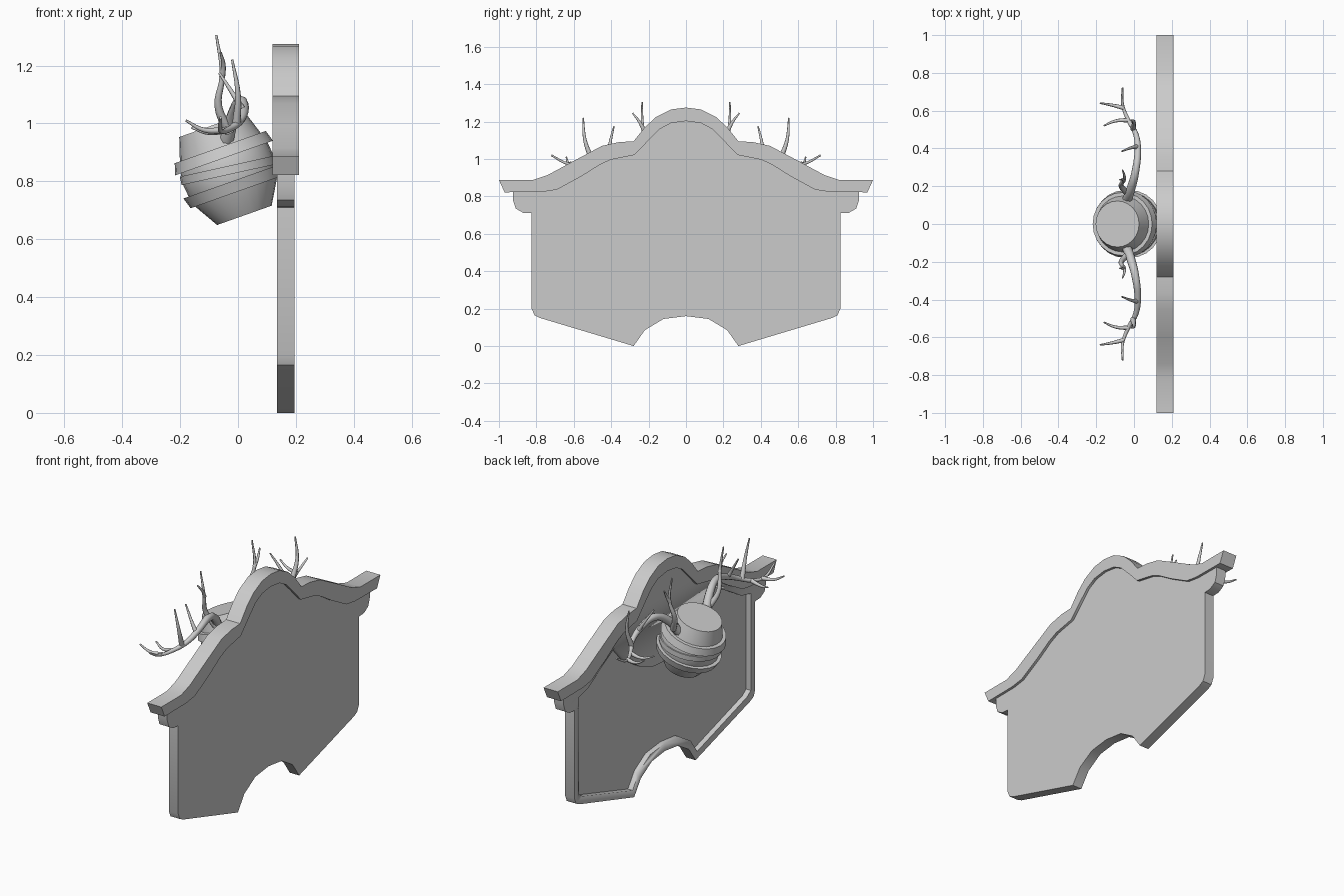
import bpy, bmesh, math
from mathutils import Matrix

if "Cube" in bpy.data.objects:
    bpy.data.objects.remove(bpy.data.objects["Cube"], do_unlink=True)

# One plain stone grey for everything
grey = bpy.data.materials.new("plain_grey")
grey.use_nodes = True
colour = (0.6, 0.6, 0.6, 1)
grey.diffuse_color = colour
grey.node_tree.nodes["Principled BSDF"].inputs["Base Color"].default_value = colour


def add_mesh(name, mesh, smooth_angle=35):
    """Link a mesh as an object with the grey material and sharp-edged smoothing."""
    mesh.materials.clear()
    mesh.materials.append(grey)
    for face in mesh.polygons:
        face.use_smooth = True
    mesh.set_sharp_from_angle(angle=math.radians(smooth_angle))
    obj = bpy.data.objects.new(name, mesh)
    bpy.context.collection.objects.link(obj)
    return obj


def finish(name, bm):
    bmesh.ops.recalc_face_normals(bm, faces=bm.faces)
    mesh = bpy.data.meshes.new(name)
    bm.to_mesh(mesh)
    bm.free()
    return add_mesh(name, mesh)


def plate(name, half, x_front, x_back):
    """Extrude a (y, z) half outline, mirrored over y = 0, along x."""
    mirrored = [(-y, z) for y, z in reversed(half) if y > 0]
    bm = bmesh.new()
    face = bm.faces.new([bm.verts.new((x_front, y, z)) for y, z in half + mirrored])
    extruded = bmesh.ops.extrude_face_region(bm, geom=[face])["geom"]
    moved = [v for v in extruded if isinstance(v, bmesh.types.BMVert)]
    bmesh.ops.translate(bm, verts=moved, vec=(x_back - x_front, 0, 0))
    return finish(name, bm)


def lathe(name, profile, matrix, closed=False):
    """Spin a (radius, height) profile around z and place it."""
    bm = bmesh.new()
    verts = [bm.verts.new((r, 0, h)) for r, h in profile]
    pairs = list(zip(verts, verts[1:]))
    if closed:
        pairs.append((verts[-1], verts[0]))
    edges = [bm.edges.new(pair) for pair in pairs]
    bmesh.ops.spin(bm, geom=verts + edges, cent=(0, 0, 0), axis=(0, 0, 1),
                   angle=math.tau, steps=24, use_duplicate=False)
    bmesh.ops.remove_doubles(bm, verts=bm.verts, dist=0.0005)
    bm.transform(matrix)
    return finish(name, bm)


def antler(name, side, branches):
    """Tapered tubes, one spline per branch: start radius, end radius, path."""
    curve = bpy.data.curves.new(name, "CURVE")
    curve.dimensions = "3D"
    curve.bevel_depth = 1
    curve.bevel_resolution = 2
    curve.resolution_u = 5
    curve.use_fill_caps = True
    for start, end, path in branches:
        spline = curve.splines.new("BEZIER")
        spline.bezier_points.add(len(path) - 1)
        for i, (point, (x, y, z)) in enumerate(zip(spline.bezier_points, path)):
            point.co = (x, y * side, z)
            point.radius = start + (end - start) * i / (len(path) - 1)
            point.handle_left_type = point.handle_right_type = "AUTO"
    temp = bpy.data.objects.new(name + "_path", curve)
    bpy.context.collection.objects.link(temp)
    graph = bpy.context.evaluated_depsgraph_get()
    mesh = bpy.data.meshes.new_from_object(temp.evaluated_get(graph))
    bpy.data.objects.remove(temp, do_unlink=True)
    return add_mesh(name, mesh, 60)


# Sign board with small brackets under the crown and an arched foot
arch = [(.28, 0), (.22, .085), (.12, .145), (0, .16)]
board = plate("sign_board", [
    (0, 1.24), (.15, 1.19), (.28, 1.06), (.42, 1.03), (.58, .94), (.7, .87),
    (.8, .85), (.925, .85), (.925, .78), (.91, .735), (.87, .712), (.825, .71),
    (.825, .2), (.81, .165), (.78, .15)] + arch, .135, .195)

# Sunken panel on the barrel side, cut out of the board
cutter = plate("panel_cutter", [
    (0, .68), (.12, .69), (.22, .73), (.36, .82), (.46, .93), (.6, .85),
    (.7, .79), (.785, .77), (.785, .21), (.75, .185)]
    + [(y + .015 if y else 0, z + .045) for y, z in arch], .1, .165)
cut = board.modifiers.new("sunken_panel", "BOOLEAN")
cut.operation = "DIFFERENCE"
cut.solver = "EXACT"
cut.object = cutter
result = bpy.data.meshes.new_from_object(
    board.evaluated_get(bpy.context.evaluated_depsgraph_get()))
board.modifiers.clear()
board.data = result
bpy.data.objects.remove(cutter, do_unlink=True)

# Curved crown moulding
plate("crown_moulding", [
    (0, 1.275), (.08, 1.265), (.16, 1.225), (.22, 1.17), (.28, 1.095),
    (.36, 1.09), (.45, 1.07), (.6, .99), (.74, .914), (.82, .888), (1, .888),
    (.97, .822), (.77, .824), (.69, .836), (.555, .91), (.46, .97), (.4, .997),
    (.275, 1.022), (.2, 1.1), (.14, 1.16), (.08, 1.192), (0, 1.203)], .12, .21)

# Leaning barrel with hoops
lean = Matrix.Translation((-.033, 0, .838)) @ Matrix.Rotation(math.radians(-19.5), 4, "Y")
lathe("barrel", [(0, .165), (.122, .165), (.148, .085), (.16, .04), (.164, 0),
                 (.16, -.04), (.15, -.08), (.1, -.165), (0, -.165)], lean)
for name, height, flare, tilt in (("upper_hoop", .065, .006, 0),
                                  ("lower_hoop", -.06, -.006, 0),
                                  ("middle_hoop", 0, 0, 7)):
    outer = .173 if tilt == 0 else .169
    half = .02 if tilt == 0 else .015
    place = lean @ Matrix.Translation((0, 0, height)) @ Matrix.Rotation(math.radians(tilt), 4, "Y")
    lathe(name, [(.13, half), (outer - flare, half),
                 (outer + flare, -half), (.13, -half)], place, closed=True)

# Branching antlers, mirrored to both sides of the barrel
branches = [
    # main beam
    (.026, .005, [(-.04, .12, .94), (-.015, .19, 1.03), (.008, .28, 1.075), (.02, .4, 1.045),
                  (.008, .48, 1.01), (-.03, .55, .98), (-.06, .63, .975), (-.06, .72, 1.02)]),
    # brow tine and its fork
    (.018, .004, [(-.03, .16, .97), (-.068, .2, 1.06), (-.055, .23, 1.165), (-.075, .235, 1.305)]),
    (.011, .004, [(-.055, .228, 1.16), (-.05, .25, 1.2), (-.06, .285, 1.245)]),
    # upright tines
    (.013, .004, [(.02, .41, 1.04), (-.01, .405, 1.09), (-.065, .385, 1.175)]),
    (.015, .004, [(-.005, .505, 1), (0, .54, 1.1), (-.02, .55, 1.22)]),
    # outward tines
    (.012, .004, [(-.03, .55, .98), (-.1, .545, .968), (-.16, .52, .985)]),
    (.012, .004, [(-.055, .615, .975), (-.12, .63, .978), (-.18, .64, 1.01)]),
]
antler("left_antler", 1, branches)
antler("right_antler", -1, branches)
